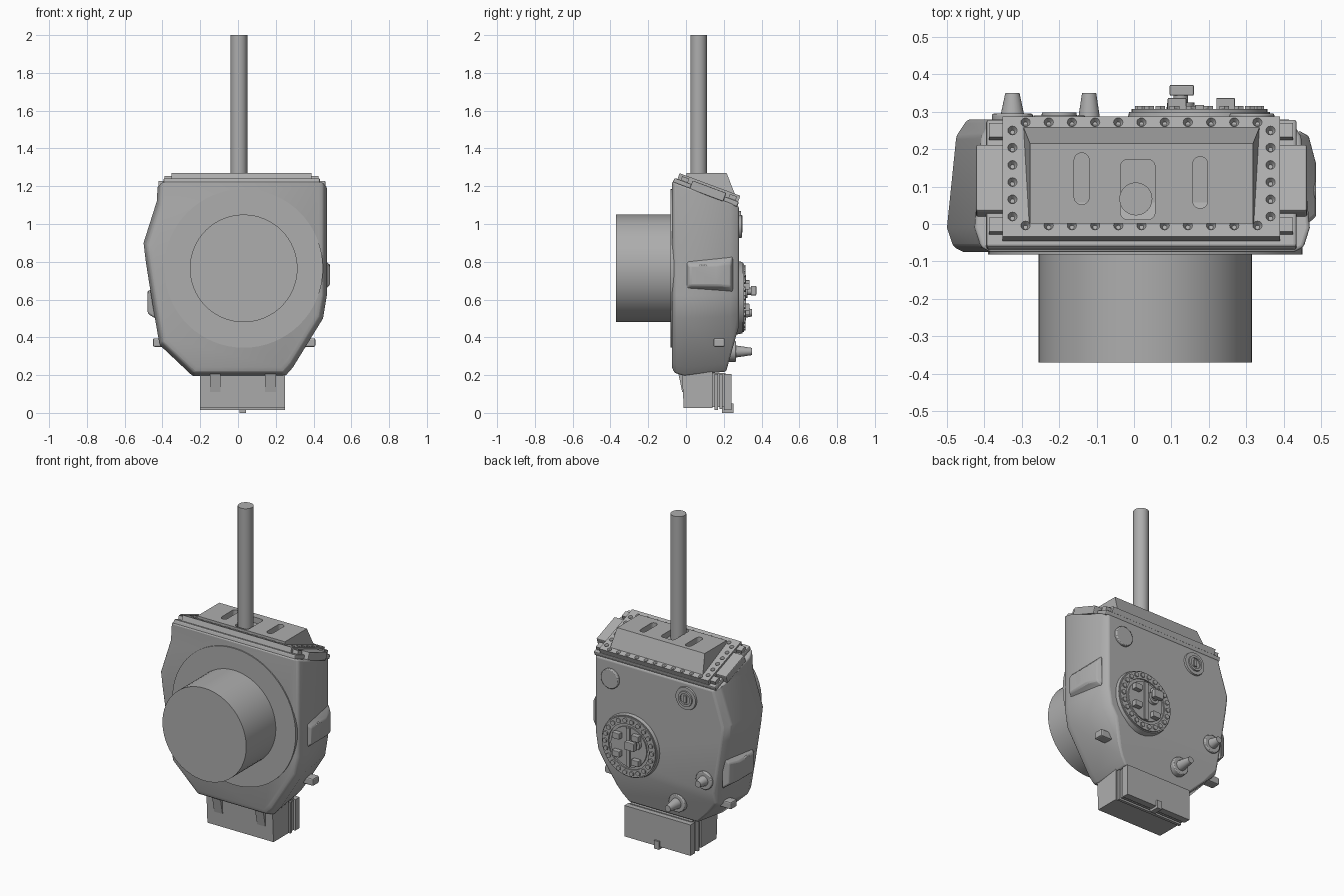
import bpy, bmesh, math
from mathutils import Matrix, Vector

cube = bpy.data.objects.get("Cube")
if cube:
    bpy.data.objects.remove(cube, do_unlink=True)

mat = bpy.data.materials.new("plain grey")
mat.use_nodes = True
GREY = (0.42, 0.42, 0.42, 1)
mat.diffuse_color = GREY
mat.node_tree.nodes["Principled BSDF"].inputs["Base Color"].default_value = GREY

# Lid frame: slopes down toward the back
TILT = math.radians(-20.4)
LID = Matrix.Translation((0, -0.045, 1.273)) @ Matrix.Rotation(TILT, 4, 'X')
LID_N = LID.to_3x3() @ Vector((0, 0, 1))
AXES = {'X': Matrix.Rotation(math.pi / 2, 4, 'Y'),
        'Y': Matrix.Rotation(-math.pi / 2, 4, 'X'), 'Z': Matrix()}


def finish(name, bm, frame=None, bevel=0, segs=2):
    if frame:
        bm.transform(frame)
    bmesh.ops.recalc_face_normals(bm, faces=bm.faces)
    me = bpy.data.meshes.new(name)
    bm.to_mesh(me)
    bm.free()
    me.materials.append(mat)
    ob = bpy.data.objects.new(name, me)
    bpy.context.collection.objects.link(ob)
    if bevel:
        m = ob.modifiers.new("bevel", 'BEVEL')
        m.width, m.segments, m.limit_method = bevel, segs, 'ANGLE'
        m.angle_limit = math.radians(28)
    return ob


def smooth(ob, angle=35):
    bpy.ops.object.select_all(action='DESELECT')
    ob.select_set(True)
    bpy.context.view_layer.objects.active = ob
    bpy.ops.object.shade_smooth_by_angle(angle=math.radians(angle))
    return ob


def add_box(bm, x, y, z):
    m = Matrix.Translation([sum(p) / 2 for p in (x, y, z)])
    m = m @ Matrix.Diagonal([p[1] - p[0] for p in (x, y, z)] + [1])
    return bmesh.ops.create_cube(bm, size=1, matrix=m)['verts']


def box(name, x, y, z, frame=None, bevel=0):
    bm = bmesh.new()
    add_box(bm, x, y, z)
    return finish(name, bm, frame, bevel)


def add_cone(bm, c, axis, r1, r2, depth, n=32):
    # c is the centre of the base; the shape grows along +axis
    m = Matrix.Translation(c) @ AXES[axis] @ Matrix.Translation((0, 0, depth / 2))
    bmesh.ops.create_cone(bm, cap_ends=True, segments=n, radius1=r1, radius2=r2,
                          depth=depth, matrix=m)


def cone(name, c, axis, r1, r2, depth, n=32, bevel=0):
    bm = bmesh.new()
    add_cone(bm, c, axis, r1, r2, depth, n)
    return smooth(finish(name, bm, None, bevel))


def hull(name, pts, bevel=0):
    bm = bmesh.new()
    for p in pts:
        bm.verts.new(p)
    bmesh.ops.convex_hull(bm, input=bm.verts[:])
    return finish(name, bm, None, bevel)


def cut(ob, cutter):
    m = ob.modifiers.new("cut", 'BOOLEAN')
    m.operation, m.object, m.solver = 'DIFFERENCE', cutter, 'EXACT'
    cutter.hide_render = True
    bpy.context.view_layer.objects.active = ob
    bpy.ops.object.modifier_apply(modifier="cut")
    bpy.data.objects.remove(cutter, do_unlink=True)


# Housing: outline lofted from front to back, then trimmed at lid and lower back
outline = [(-.42, 1.3), (-.43, 1.12), (-.5, .9), (-.488, .8), (-.45, .56), (-.415, .36),
           (-.24, .195), (.25, .195), (.29, .24), (.45, .5), (.47, .62), (.47, 1.3)]
bm = bmesh.new()
rings = []
for y, s in [(-.075, .91), (-.062, .965), (-.01, 1), (.235, .95), (.28, .89)]:
    rings.append([bm.verts.new((x * s, y, .72 + (z - .72) * s)) for x, z in outline])
for a, b in zip(rings, rings[1:]):
    for i in range(len(a)):
        j = (i + 1) % len(a)
        bm.faces.new((a[i], a[j], b[j], b[i]))
bm.faces.new(rings[0])
bm.faces.new(rings[-1])
bmesh.ops.recalc_face_normals(bm, faces=bm.faces)
for co, no in [(LID.translation - LID_N * .055, LID_N),
               (Vector((0, .28, .46)), Vector((0, .25, -.07)))]:
    cutres = bmesh.ops.bisect_plane(bm, geom=bm.verts[:] + bm.edges[:] + bm.faces[:],
                                    plane_co=co, plane_no=no, clear_outer=True)
    bmesh.ops.holes_fill(bm, edges=[e for e in bm.edges if e.is_boundary])
smooth(finish("housing", bm, None, .018, 3))

# Front plate, drum and mast
cone("front_plate", (.03, -.05, .765), 'Y', .42, .42, .01, 64)
cone("front_disc", (.03, -.082, .765), 'Y', .42, .42, .05, 64)
cone("front_drum", (.03, -.37, .765), 'Y', .285, .285, .32, 64)
cone("mast", (.005, .067, 1.2), 'Z', .044, .044, .8, 32)

# Lid layers, lugs and corner clips
box("lid_slab", (-.395, .435), (-.005, .36), (-.062, -.032), LID, .008)
plate = box("lid_plate", (-.352, .39), (.012, .355), (-.033, 0), LID)
for side, x in (("right", (-.422, -.34)), ("left", (.38, .462))):
    box(side + "_lug", x, (.09, .28), (-.06, -.012), LID, .005)
    for i, u in enumerate((.03, .3)):
        inner = (-.388, -.34) if side == "right" else (.38, .425)
        box(f"{side}_clip_{i}", inner, (u, u + .04), (-.035, -.01), LID)

# Countersunk screw holes around the lid plate
bm = bmesh.new()
cosine = math.cos(TILT)
spots = [(-.29 + .062 * i, y) for i in range(11) for y in (-.004, .272)]
spots += [(x, .02 + .046 * i) for i in range(6) for x in (-.325, .365)]
for x, y in spots:
    add_cone(bm, (x, (y + .045) / cosine, -.014), 'Z', .006, .0135, .016, 12)
cut(plate, finish("screw_hole_cutter", bm, LID))

# Raised top with two slots and a mast recess
top = hull("raised_top", [(x, y, z) for z, xs, ys in
                          ((1.13, (-.3, .34), (.002, .27)), (1.27, (-.278, .318), (.002, .215)))
                          for x in xs for y in ys])


def slot_cutter(name, x, y, r):
    bm = bmesh.new()
    add_box(bm, x, y, (1.235, 1.3))
    up = [e for e in bm.edges if abs(e.verts[0].co.z - e.verts[1].co.z) > .01]
    bmesh.ops.bevel(bm, geom=up, offset=r, segments=5, profile=.5, affect='EDGES')
    return finish(name, bm)


for x, y, r in [((-.16, -.12), (.052, .19), .0195), ((.157, .197), (.042, .18), .0195),
                ((-.036, .056), (.012, .172), .018)]:
    cut(top, slot_cutter("slot_cutter", x, y, r))

# Side pads with round covers, and small side latches
for side, s, face, root, z0, z1, zc in (("left", 1, .487, .44, .64, .83, .74),
                                        ("right", -1, .478, .42, .49, .69, .6)):
    pts = [(s * root, y, z) for y in (-.02, .25) for z in (z0, z1)]
    pts += [(s * face, y, z) for y in (.02, .16) for z in (z0 + .035, z1 - .05)]
    pts += [(s * (face - .02), .235, z) for z in (z0 + .03, z1 - .04)]
    smooth(hull(side + "_pad", pts, .008))
    cone(side + "_cover", (s * face - .01 * (1 + s), .09, zc), 'X', .047, .047, .02, 28, .004)
for side, x in (("left", (.33, .41)), ("right", (-.45, -.37))):
    box(side + "_latch", x, (.145, .205), (.35, .395), None, .008)

# Rear access hatch with a ring of bolts
HX, HZ = .175, .61
cone("hatch_base", (HX, .25, HZ), 'Y', .2, .188, .05, 48)
rim = cone("hatch_rim", (HX, .27, HZ), 'Y', .182, .182, .038, 48)
bm = bmesh.new()
add_cone(bm, (HX, .296, HZ), 'Y', .138, .138, .05, 40)
cut(rim, finish("rim_cutter", bm))
cone("hatch_disc", (HX, .28, HZ), 'Y', .122, .122, .028, 40)
bm = bmesh.new()
for i in range(22):
    a = math.tau * i / 22
    add_cone(bm, (HX + .16 * math.cos(a), .3, HZ + .16 * math.sin(a)), 'Y', .015, .015, .016, 6)
finish("hatch_bolts", bm)
box("hatch_bar", (HX - .012, HX + .012), (.29, .318), (HZ - .12, HZ + .12))
for i, (dx, dz) in enumerate([(.07, .06), (.07, -.05), (-.06, .075), (-.06, -.075)]):
    box(f"hatch_block_{i}", (HX + dx - .025, HX + dx + .025), (.29, .337),
        (HZ + dz - .018, HZ + dz + .018), None, .003)
cone("boss_base", (.125, .29, .645), 'Y', .04, .036, .035, 24)
cone("boss_stem", (.125, .3, .645), 'Y', .02, .02, .055, 20)
box("boss_head", (.095, .16), (.343, .372), (.622, .672), None, .004)

# Rear round covers and the ringed plug
cone("rear_cover", (.315, .26, .985), 'Y', .06, .06, .036, 32, .005)
cone("plug_base", (-.2, .26, 1.0), 'Y', .075, .068, .03, 32)
ring = cone("plug_ring", (-.2, .27, 1.0), 'Y', .05, .046, .028, 32)
bm = bmesh.new()
add_cone(bm, (-.2, .288, 1.0), 'Y', .033, .033, .03, 24)
cut(ring, finish("plug_cutter", bm))
box("plug_key", (-.21, -.19), (.28, .298), (.98, 1.02))

# Rear tapered pegs
for i, (x, y, z) in enumerate([(-.325, .28, .53), (-.12, .25, .325)]):
    cone(f"peg_base_{i}", (x, y - .05, z), 'Y', .055, .055, .065, 28, .005)
    cone(f"peg_{i}", (x, y, z), 'Y', .034, .019, .35 - y, 24)

# Lower connector: body, grooved back plates, brackets and tab
hull("connector_body", [(x, y, z) for x in (-.2, .25)
                        for y, z in ((-.022, .22), (-.012, .025), (.14, .025), (.14, .22))])
box("connector_core", (-.185, .235), (.13, .21), (.03, .21))
box("connector_rib", (-.2, .25), (.152, .17), (.015, .205))
box("connector_rib_thin", (-.193, .243), (.178, .192), (.02, .205))
box("connector_back", (-.2, .25), (.2, .242), (.015, .205))
box("connector_tab", (.008, .042), (.19, .252), (0, .05))
for i, x in enumerate((-.12, .172)):
    hull(f"bracket_{i}", [(x + dx, y, z) for dx in (-.028, .028) for y, z in
                          ((-.045, .23), (-.035, .19), (-.02, .11), (.02, .11), (.02, .23))])
